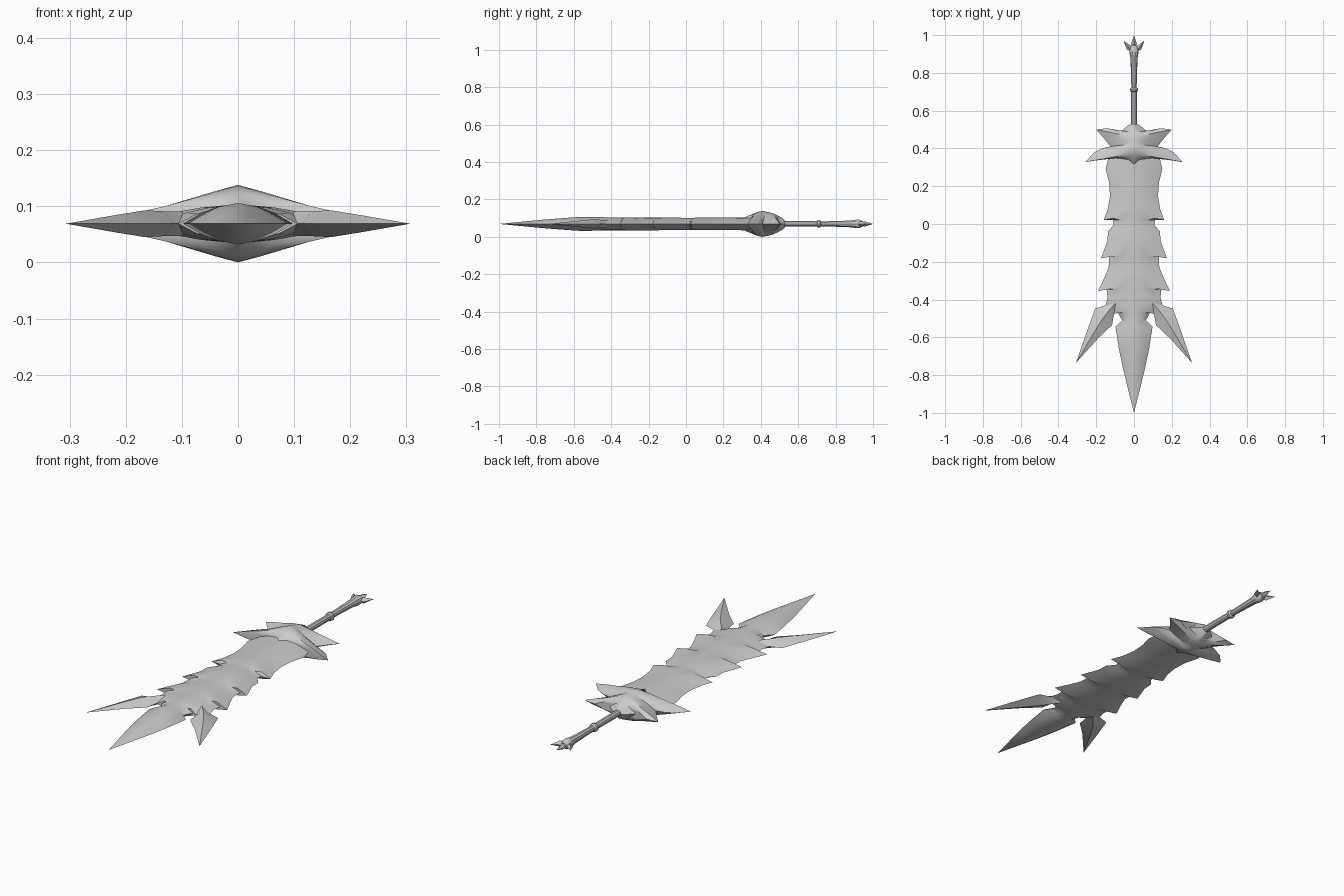
import bpy, bmesh, math
from mathutils import Matrix, Vector

if "Cube" in bpy.data.objects:
    bpy.data.objects.remove(bpy.data.objects["Cube"])

ZC = 0.069  # height of the sword's flat mid-plane


def finish(bm, name, mirror=False, angle=35):
    bmesh.ops.remove_doubles(bm, verts=bm.verts, dist=0.0004)
    bmesh.ops.recalc_face_normals(bm, faces=bm.faces)
    me = bpy.data.meshes.new(name)
    bm.to_mesh(me)
    bm.free()
    ob = bpy.data.objects.new(name, me)
    bpy.context.collection.objects.link(ob)
    bpy.ops.object.select_all(action='DESELECT')
    ob.select_set(True)
    bpy.context.view_layer.objects.active = ob
    bpy.ops.object.shade_smooth_by_angle(angle=math.radians(angle))
    if mirror:
        m = ob.modifiers.new("mirror", 'MIRROR')
        m.merge_threshold = 0.0005
    return ob


def plate(name, rows):
    """Loft rows of (x, y, half thickness) into a two-sided plate, mirrored in x."""
    bm = bmesh.new()
    for s in (1, -1):
        g = [[bm.verts.new((x, y, ZC + s * h)) for x, y, h in r] for r in rows]
        for a, b in zip(g, g[1:]):
            for i in range(len(a) - 1):
                bm.faces.new((a[i], a[i + 1], b[i + 1], b[i]))
    bmesh.ops.dissolve_degenerate(bm, dist=0.0002, edges=bm.edges)
    return finish(bm, name, True)


def rib(ex, ey, sy, t, section):
    """Row from the spine (0, sy) to the edge (ex, ey) with a bevelled section."""
    return [(ex * f, sy + (ey - sy) * f, t * k) for f, k in section]


# blade: edge x, edge y, spine y, spine half thickness
blade = [
    (.12, .42, .42, .034), (.15, .29, .30, .034), (.132, .22, .22, .033),
    (.127, .15, .15, .033), (.138, .08, .09, .033), (.160, .022, .05, .033),
    (.112, .022, .02, .032), (.108, -.005, -.005, .032), (.138, -.04, -.03, .033),
    (.140, -.09, -.08, .033), (.175, -.182, -.15, .034), (.132, -.172, -.18, .034),
    (.134, -.23, -.22, .034), (.155, -.28, -.27, .034), (.190, -.355, -.32, .035),
    (.145, -.345, -.35, .035), (.140, -.39, -.39, .035), (.150, -.425, -.42, .035),
    (.106, -.476, -.45, .036), (.085, -.468, -.48, .036), (.063, -.51, -.52, .037),
    (.098, -.545, -.57, .037), (.080, -.66, -.67, .030), (.058, -.767, -.77, .022),
    (0, -1.0, -1.0, 0),
]
plate("blade", [rib(*r, [(0, 1), (.35, .82), (.68, .5), (1, 0)]) for r in blade])

# swept side points at the blade's end: edge, ridge, edge
plate("side_point", [
    [(.135, -.42, 0), (.10, -.42, .022), (.085, -.455, 0)],
    [(.150, -.43, 0), (.130, -.455, .022), (.106, -.476, 0)],
    [(.206, -.448, 0), (.165, -.50, .024), (.116, -.535, 0)],
    [(.243, -.55, 0), (.215, -.58, .016), (.19, -.605, 0)],
    [(.307, -.735, 0)] * 3,
])

# winged guard, thick in the middle
guard = [
    (.015, .53, .53, .016), (.032, .522, .515, .032), (.07, .49, .49, .045),
    (.14, .507, .475, .052), (.20, .50, .46, .058), (.16, .455, .445, .062),
    (.125, .41, .425, .066), (.165, .402, .41, .069), (.21, .38, .395, .067),
    (.257, .328, .375, .061), (.19, .338, .36, .055), (.14, .35, .345, .048),
    (.06, .345, .325, .041), (.0, .305, .305, .030),
]
plate("guard", [rib(*r, [(0, 1), (.2, .86), (.5, .52), (.75, .28), (1, 0)]) for r in guard])

# turned grip with a collar and a flared end
profile = [(0, .50), (.016, .50), (.015, .70), (.021, .704), (.021, .716), (.014, .722),
           (.016, .80), (.019, .88), (.024, .91), (.024, .925), (.014, .945), (0, .95)]
bm = bmesh.new()
N = 10
rings = [[bm.verts.new((r * math.cos(2 * math.pi * i / N), y, ZC + r * math.sin(2 * math.pi * i / N)))
          for i in range(N)] for r, y in profile]
for a, b in zip(rings, rings[1:]):
    for i in range(N):
        j = (i + 1) % N
        bm.faces.new((a[i], a[j], b[j], b[i]))
bmesh.ops.dissolve_degenerate(bm, dist=0.0002, edges=bm.edges)
finish(bm, "grip")


# pommel prongs: four-sided spindles
def spindle(name, base, tip, r, mirror):
    base, tip = Vector(base), Vector(tip)
    d = tip - base
    rot = d.to_track_quat('Z', 'Y').to_matrix().to_4x4()
    bm = bmesh.new()
    for at, l, sgn in ((.4, .6, 1), (.4, .4, -1)):
        c = base + d * at + d * (sgn * l / 2)
        r1, r2 = (r, 0) if sgn > 0 else (0, r)
        bmesh.ops.create_cone(bm, segments=4, radius1=r1, radius2=r2, depth=d.length * l,
                              matrix=Matrix.Translation(c) @ rot)
    finish(bm, name, mirror)


spindle("centre_prong", (0, .925, ZC), (0, 1.0, ZC), .015, False)
spindle("side_prong", (.008, .91, ZC), (.055, .97, ZC), .015, True)
